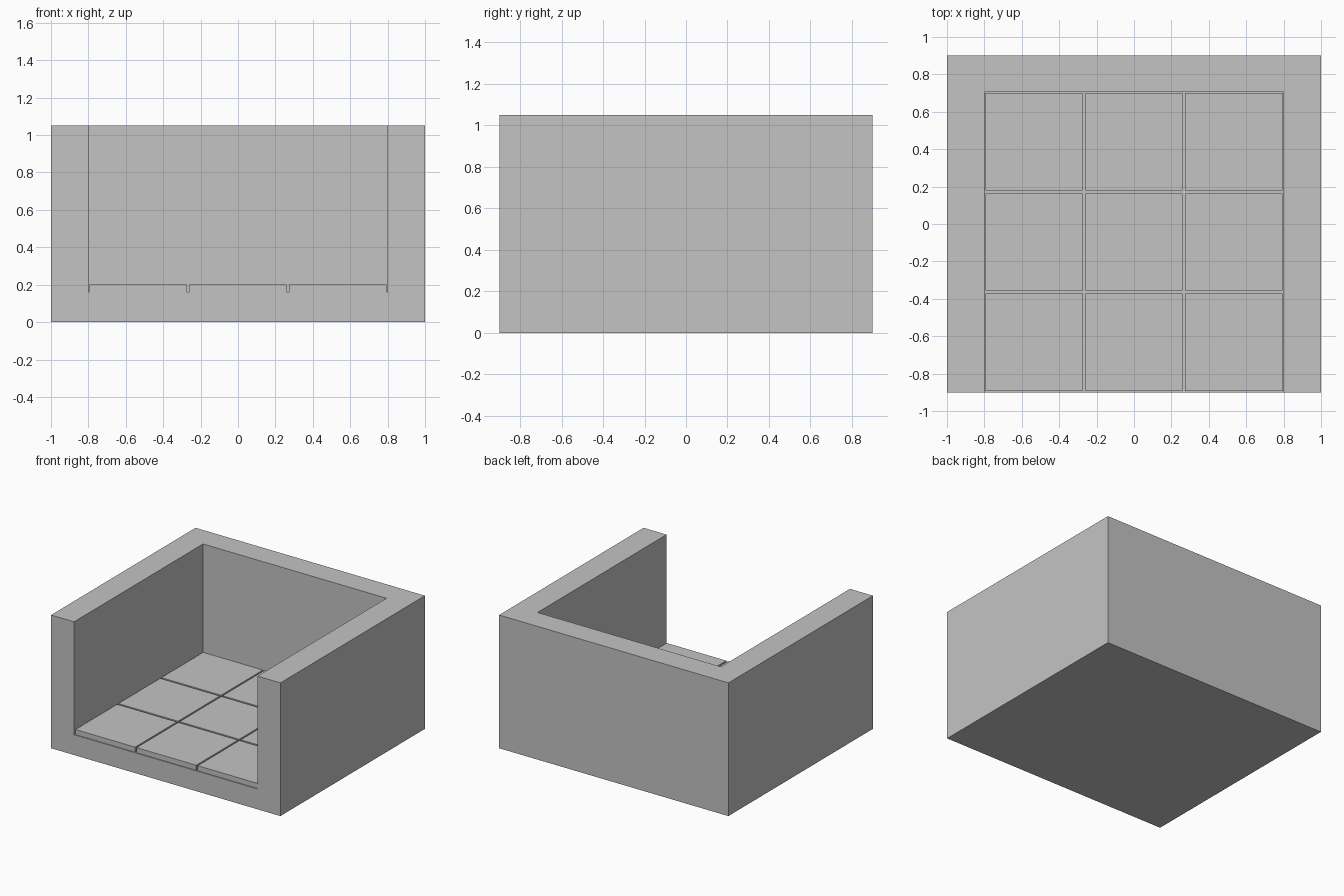
import bpy

cube = bpy.data.objects.get("Cube")
if cube:
    bpy.data.objects.remove(cube, do_unlink=True)

# One plain grey for everything
GREY = (0.55, 0.55, 0.55, 1)
grey = bpy.data.materials.new("plain grey")
grey.use_nodes = True
grey.diffuse_color = GREY
grey.node_tree.nodes["Principled BSDF"].inputs["Base Color"].default_value = GREY


def box(name, low, high):
    """Axis-aligned box between two corners."""
    bpy.ops.mesh.primitive_cube_add(size=1)
    ob = bpy.context.object
    ob.name = ob.data.name = name
    for v in ob.data.vertices:
        v.co = [lo if c < 0 else hi for c, lo, hi in zip(v.co, low, high)]
    ob.data.materials.append(grey)
    return ob


FLOOR, TILE_TOP, HEIGHT = 0.16, 0.2, 1.05
FRONT, BACK, INNER_BACK = -0.9, 0.9, 0.707
INNER_X = 0.8

# Three-walled shell: solid block with the room carved out through the front and top
shell = box("wall_shell", (-1, FRONT, 0), (1, BACK, HEIGHT))
room = box("room_cutter", (-INNER_X, FRONT - 1, FLOOR), (INNER_X, INNER_BACK, HEIGHT + 1))
room.hide_render = True
carve = shell.modifiers.new("carve_room", "BOOLEAN")
carve.operation = "DIFFERENCE"
carve.solver = "EXACT"
carve.object = room
bpy.context.view_layer.objects.active = shell
bpy.ops.object.modifier_apply(modifier=carve.name)
bpy.data.objects.remove(room, do_unlink=True)

# Three by three floor tiles with narrow grooves between them
HALF = 0.26
pitch_x = 2 * INNER_X / 3
pitch_y = (INNER_BACK - FRONT) / 3
middle_y = (INNER_BACK + FRONT) / 2
for row in (-1, 0, 1):
    for col in (-1, 0, 1):
        x, y = col * pitch_x, middle_y + row * pitch_y
        box(f"floor_tile_{row + 2}_{col + 2}",
            (x - HALF, y - HALF, FLOOR), (x + HALF, y + HALF, TILE_TOP))
